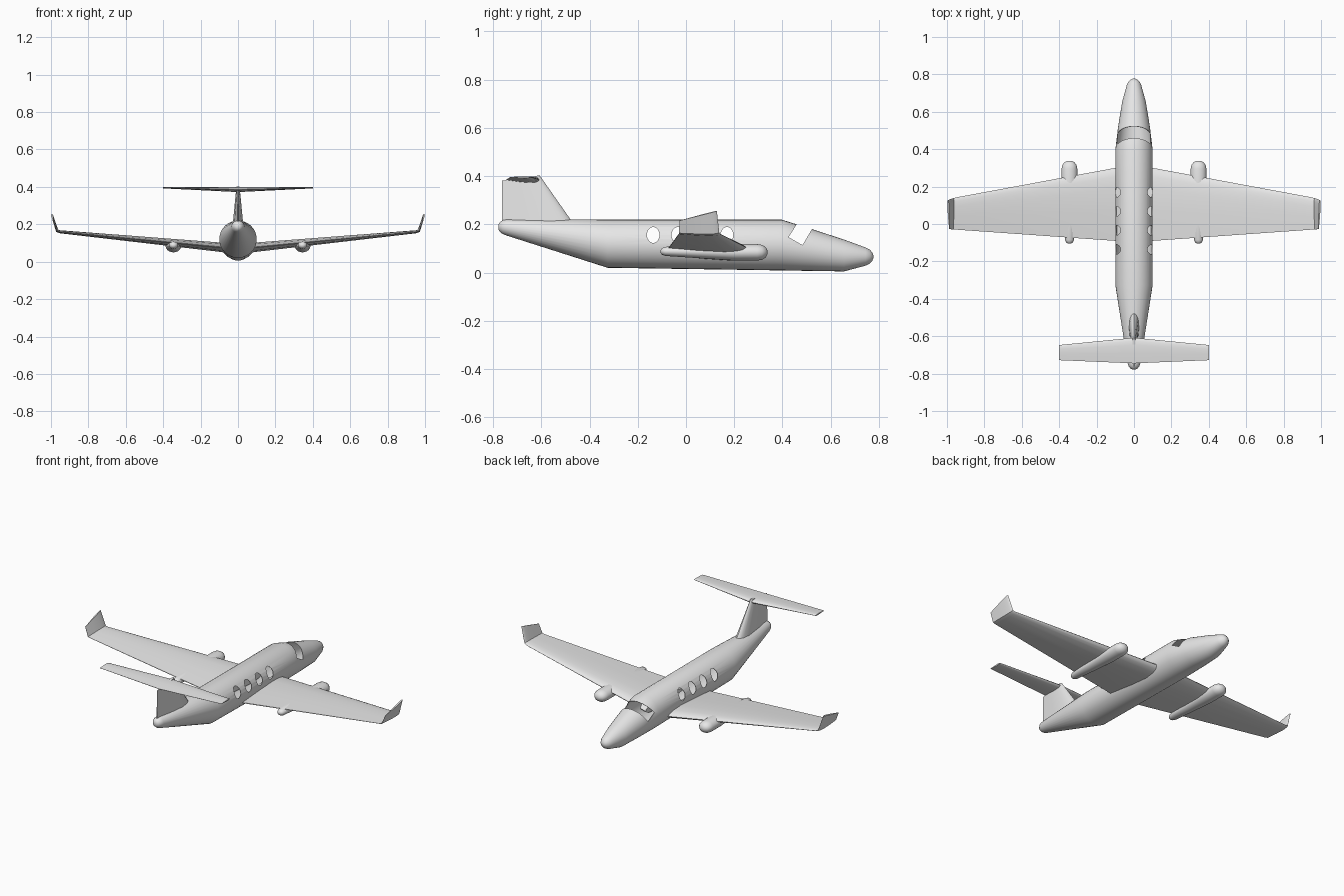
import bpy, bmesh, math
from mathutils import Vector

if "Cube" in bpy.data.objects:
    bpy.data.objects.remove(bpy.data.objects["Cube"], do_unlink=True)

paint = bpy.data.materials.new("light_grey")
paint.use_nodes = True
paint.diffuse_color = (0.8, 0.8, 0.8, 1)
paint.node_tree.nodes["Principled BSDF"].inputs["Base Color"].default_value = (0.8, 0.8, 0.8, 1)


def activate(obj):
    bpy.ops.object.select_all(action='DESELECT')
    obj.select_set(True)
    bpy.context.view_layer.objects.active = obj


def smooth(obj, angle=32):
    activate(obj)
    bpy.ops.object.shade_smooth_by_angle(angle=math.radians(angle))


def apply(obj, kind, **settings):
    activate(obj)
    mod = obj.modifiers.new(kind.title(), kind)
    for key, value in settings.items():
        setattr(mod, key, value)
    bpy.ops.object.modifier_apply(modifier=mod.name)


def loft(name, rings):
    """Skin a row of equal-length point rings and cap both ends."""
    bm = bmesh.new()
    rows = [[bm.verts.new(p) for p in ring] for ring in rings]
    n = len(rows[0])
    for a, b in zip(rows, rows[1:]):
        for i in range(n):
            j = (i + 1) % n
            bm.faces.new((a[i], a[j], b[j], b[i]))
    bm.faces.new(rows[0])
    bm.faces.new(rows[-1])
    bmesh.ops.recalc_face_normals(bm, faces=bm.faces)
    mesh = bpy.data.meshes.new(name)
    bm.to_mesh(mesh)
    bm.free()
    mesh.materials.append(paint)
    obj = bpy.data.objects.new(name, mesh)
    bpy.context.collection.objects.link(obj)
    return obj


def ellipse(cx, y, cz, rx, rz, n=32):
    return [(cx + rx * math.cos(2 * math.pi * i / n), y,
             cz + rz * math.sin(2 * math.pi * i / n)) for i in range(n)]


# Airfoil: (chord fraction, half thickness fraction)
FOIL = [(0.012, .25), (.05, .6), (.12, .85), (.28, 1), (.6, .7), (1, .08)]


def foil(le, te, up, thick):
    le, te, up = Vector(le), Vector(te), Vector(up).normalized()
    at = lambda c, h: le.lerp(te, c) + up * h * thick / 2
    return ([le] + [at(c, h) for c, h in FOIL]
            + [at(c, -h) for c, h in reversed(FOIL)])


def cut(target, outline):
    """Cut a y-z outline right through the target along x."""
    cutter = loft("cutter", [[(x, y, z) for y, z in outline] for x in (-.2, .2)])
    cutter.hide_render = True
    apply(target, 'BOOLEAN', operation='DIFFERENCE', solver='EXACT', object=cutter)
    bpy.data.objects.remove(cutter, do_unlink=True)


# Fuselage stations: y, bottom z, top z, half width
STATIONS = [(-.778, .180, .198, .009), (-.772, .169, .209, .020),
            (-.760, .160, .217, .029), (-.745, .154, .220, .034),
            (-.325, .020, .220, .100), (.395, .009, .220, .100),
            (.520, .007, .181, .085), (.655, .005, .137, .063),
            (.745, .029, .104, .038), (.763, .038, .095, .028),
            (.773, .050, .082, .016), (.777, .060, .072, .006)]
fuselage = loft("fuselage", [ellipse(0, y, (b + t) / 2, w, (t - b) / 2)
                             for y, b, t, w in STATIONS])
apply(fuselage, 'SOLIDIFY', thickness=.003, offset=-1)

# Four oval cabin windows per side, open right through the shell
for y in (-.136, -.034, .068, .170):
    cut(fuselage, [(y + .026 * math.cos(math.pi * i / 12),
                    .156 + .033 * math.sin(math.pi * i / 12)) for i in range(24)])
# Wraparound windshield opening
cut(fuselage, [(.425, .147), (.483, .114), (.540, .210), (.486, .242)])
smooth(fuselage)

# Wings with upturned tips
wings = loft("wings", [
    foil((.05, .309, .072), (.05, -.093, .072), (0, 0, 1), .052),
    foil((.10, .300, .078), (.10, -.090, .078), (0, 0, 1), .050),
    foil((.952, .142, .160), (.952, -.030, .160), (-.1, 0, 1), .016),
    foil((.967, .138, .166), (.967, -.030, .164), (-.7, 0, .7), .016),
    foil((.995, .128, .256), (.988, -.026, .216), (-1, 0, .3), .010)])
apply(wings, 'MIRROR', use_mirror_merge=False)
smooth(wings)

# Engine nacelles: y, centre z, half width, half height
NACELLE = [(-.105, .088, .007, .006), (-.099, .088, .017, .014),
           (-.085, .088, .024, .019), (.05, .086, .033, .026),
           (.20, .084, .042, .034), (.295, .084, .042, .034),
           (.315, .084, .038, .031), (.330, .084, .027, .022),
           (.338, .084, .010, .008)]
for side, x in (("left", .345), ("right", -.345)):
    smooth(loft(side + "_nacelle", [ellipse(x, y, z, w, h, 24)
                                    for y, z, w, h in NACELLE]), 40)

# Tail fin
smooth(loft("tail_fin", [
    foil((0, -.468, .205), (0, -.762, .205), (1, 0, 0), .055),
    foil((0, -.607, .403), (0, -.762, .381), (1, 0, 0), .018)]))

# Tailplane on top of the fin
smooth(loft("tailplane", [
    foil((-.4, -.647, .396), (-.4, -.728, .396), (0, 0, 1), .008),
    foil((0, -.608, .385), (0, -.745, .385), (0, 0, 1), .026),
    foil((.4, -.647, .396), (.4, -.728, .396), (0, 0, 1), .008)]))
